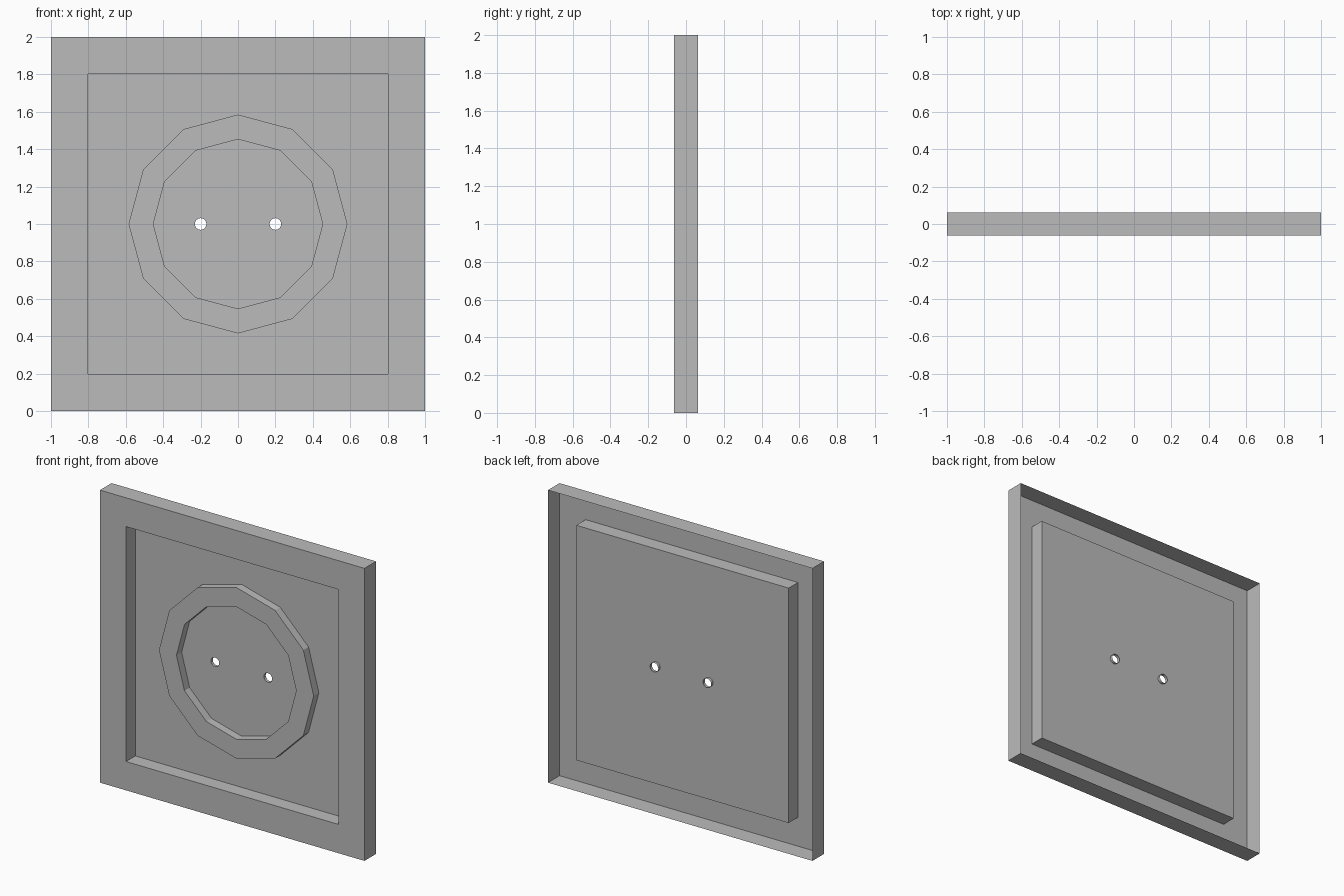
import bpy, bmesh, math

if "Cube" in bpy.data.objects:
    bpy.data.objects.remove(bpy.data.objects["Cube"])

BACK, FRONT, FLOOR, RING = 0.0625, -0.0625, 0.038, -0.018
CZ = 1.0

grey = bpy.data.materials.new("plain_grey")
grey.diffuse_color = (0.5, 0.5, 0.5, 1)
grey.use_nodes = True
grey.node_tree.nodes["Principled BSDF"].inputs["Base Color"].default_value = grey.diffuse_color


def loop(bm, r, y, n, cx=0.0, start=0.0):
    """Regular polygon of vertices in the plane y, counter-clockwise from the front."""
    return [bm.verts.new((cx + r * math.cos(start + 2 * math.pi * i / n), y,
                          CZ + r * math.sin(start + 2 * math.pi * i / n)))
            for i in range(n)]


def bridge(bm, a, b):
    n = len(a)
    for i in range(n):
        j = (i + 1) % n
        bm.faces.new((a[i], a[j], b[j], b[i]))


def finish(bm, name):
    me = bpy.data.meshes.new(name)
    bm.to_mesh(me)
    bm.free()
    me.materials.append(grey)
    ob = bpy.data.objects.new(name, me)
    bpy.context.collection.objects.link(ob)
    return ob


def lofted(name, sections, n, start=0.0, cx=0.0):
    bm = bmesh.new()
    loops = [loop(bm, r, y, n, cx, start) for r, y in sections]
    for a, b in zip(loops, loops[1:]):
        bridge(bm, a, b)
    return finish(bm, name)


S2 = math.sqrt(2)
HOLES = (-0.2, 0.2)
HOLE_R = 0.031

# Cover frame: thin shell, open at the back, with square well
lofted("cover_frame", [(S2, BACK), (S2, FRONT), (0.803 * S2, FRONT), (0.803 * S2, FLOOR)],
       4, math.pi / 4)

# Raised twelve-sided ring on the well floor
lofted("socket_ring", [(0.585, FLOOR), (0.585, RING), (0.453, RING), (0.453, FLOOR)], 12)

# Well floor with two round pin holes
bm = bmesh.new()
loops = [loop(bm, 0.803 * S2, FLOOR, 4, 0, math.pi / 4)]
loops += [loop(bm, HOLE_R, FLOOR, 32, x) for x in HOLES]
edges = [bm.edges.new((lp[i - 1], lp[i])) for lp in loops for i in range(len(lp))]
bmesh.ops.triangle_fill(bm, use_beauty=True, use_dissolve=False, edges=edges, normal=(0, -1, 0))
bm.normal_update()
bmesh.ops.reverse_faces(bm, faces=[f for f in bm.faces if f.normal.y > 0])
finish(bm, "well_floor")

# Short sleeves of the pin holes
for x, side in zip(HOLES, ("left", "right")):
    lofted("pin_hole_" + side, [(HOLE_R, FLOOR), (HOLE_R, FLOOR + 0.02)], 32, 0, x)
